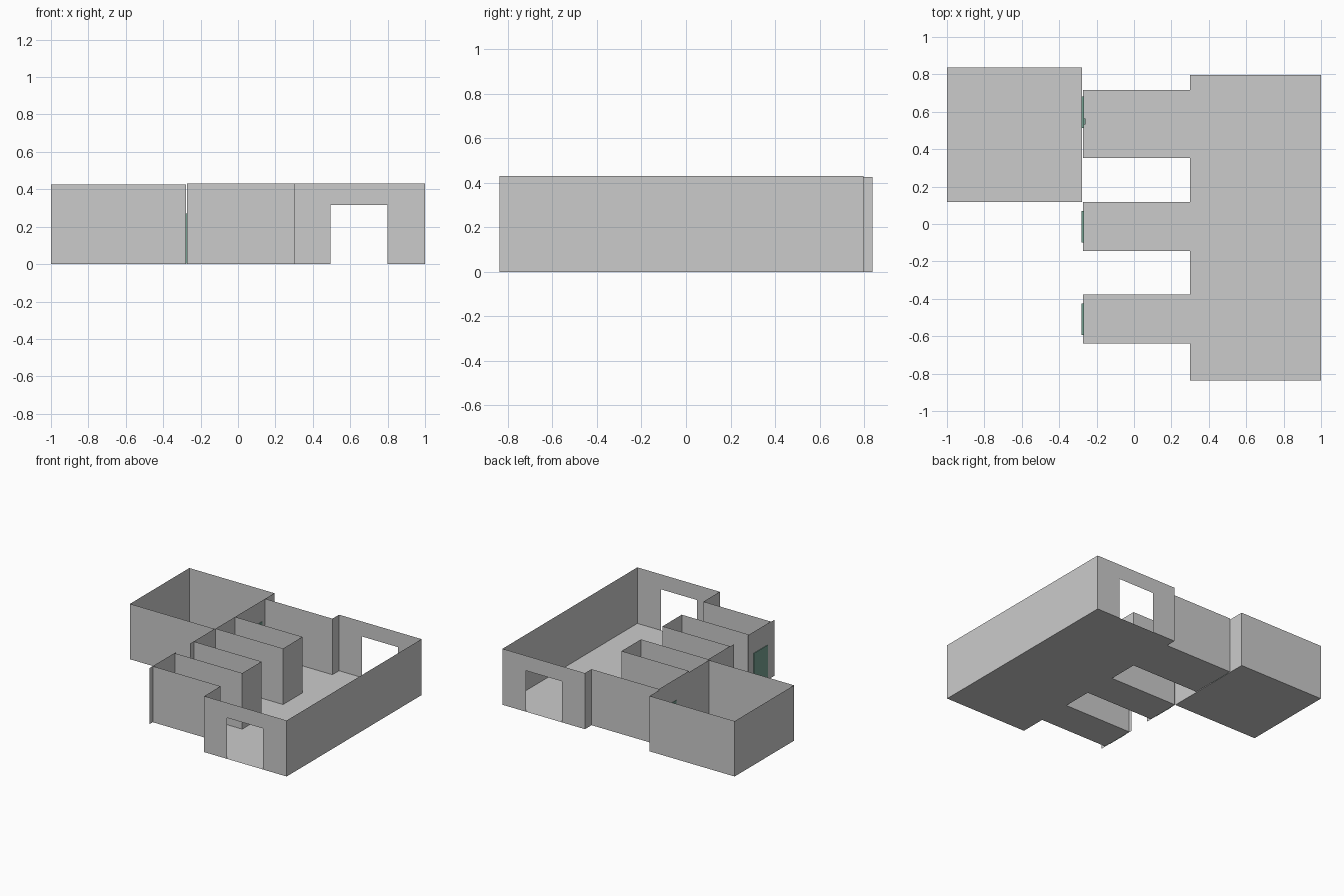
import bpy, bmesh

if "Cube" in bpy.data.objects:
    bpy.data.objects.remove(bpy.data.objects["Cube"])

H_MAIN, H_ROOM = 0.43, 0.425
OPEN_X0, OPEN_X1, OPEN_H = 0.495, 0.80, 0.315


def material(name, rgb):
    m = bpy.data.materials.new(name)
    m.diffuse_color = (*rgb, 1)
    m.use_nodes = True
    m.node_tree.nodes["Principled BSDF"].inputs["Base Color"].default_value = m.diffuse_color
    return m


GREY = material("plaster grey", (0.6, 0.6, 0.6))
GREEN = material("door green", (0.18, 0.36, 0.29))


def sheet_object(name, polygons, mat):
    """One object made from flat polygons, welded at shared corners."""
    bm = bmesh.new()
    for poly in polygons:
        bm.faces.new([bm.verts.new(p) for p in poly])
    bmesh.ops.remove_doubles(bm, verts=bm.verts, dist=1e-5)
    me = bpy.data.meshes.new(name)
    bm.to_mesh(me)
    bm.free()
    me.materials.append(mat)
    ob = bpy.data.objects.new(name, me)
    bpy.context.collection.objects.link(ob)
    return ob


def wall(a, b, h, opening=None):
    """Upright sheet from a to b; opening = (x0, x1, height) cuts a doorway."""
    pts = [(*a, 0)]
    if opening:
        x0, x1, oh = opening
        if a[0] > b[0]:
            x0, x1 = x1, x0
        pts += [(x0, a[1], 0), (x0, a[1], oh), (x1, a[1], oh), (x1, a[1], 0)]
    return pts + [(*b, 0), (*b, h), (*a, h)]


def box(name, lo, hi, mat):
    bm = bmesh.new()
    bmesh.ops.create_cube(bm, size=1)
    for v in bm.verts:
        v.co = [(l + h) / 2 + c * (h - l) for l, h, c in zip(lo, hi, v.co)]
    me = bpy.data.meshes.new(name)
    bm.to_mesh(me)
    bm.free()
    me.materials.append(mat)
    bpy.context.collection.objects.link(bpy.data.objects.new(name, me))


def edges(outline):
    return zip(outline, outline[1:] + outline[:1])


# Hall with three corridors: outline runs counter-clockwise
corridors = [(0.717, 0.353), (0.118, -0.144), (-0.377, -0.64)]
hall = [(0.3, -0.838), (1, -0.838), (1, 0.797), (0.3, 0.797)]
for top, bottom in corridors:
    hall += [(0.3, top), (-0.272, top), (-0.272, bottom), (0.3, bottom)]

hole = (OPEN_X0, OPEN_X1, OPEN_H)
sheet_object("hall_floor", [[(*p, 0) for p in hall]], GREY)
sheet_object("hall_walls",
             [wall(a, b, H_MAIN, hole if a[1] == b[1] and min(a[0], b[0]) == 0.3 else None)
              for a, b in edges(hall)], GREY)

# Side room
room = [(-1, 0.118), (-0.278, 0.118), (-0.278, 0.838), (-1, 0.838)]
sheet_object("room_floor", [[(*p, 0) for p in room]], GREY)
sheet_object("room_walls", [wall(a, b, H_ROOM) for a, b in edges(room)], GREY)

# End walls that reach a little past the corridors
for i, (y0, y1) in enumerate([(0.118, -0.187), (-0.358, -0.682)]):
    sheet_object(f"end_wall_{i + 1}", [wall((-0.276, y0), (-0.276, y1), H_MAIN)], GREY)

# Doors on the corridor ends
for i, y in enumerate([0.598, -0.015, -0.51]):
    box(f"door_{i + 1}", (-0.281, y - 0.084, 0.002), (-0.268, y + 0.084, 0.27), GREEN)
box("door_handle", (-0.268, 0.532, 0.125), (-0.26, 0.565, 0.135), GREEN)
